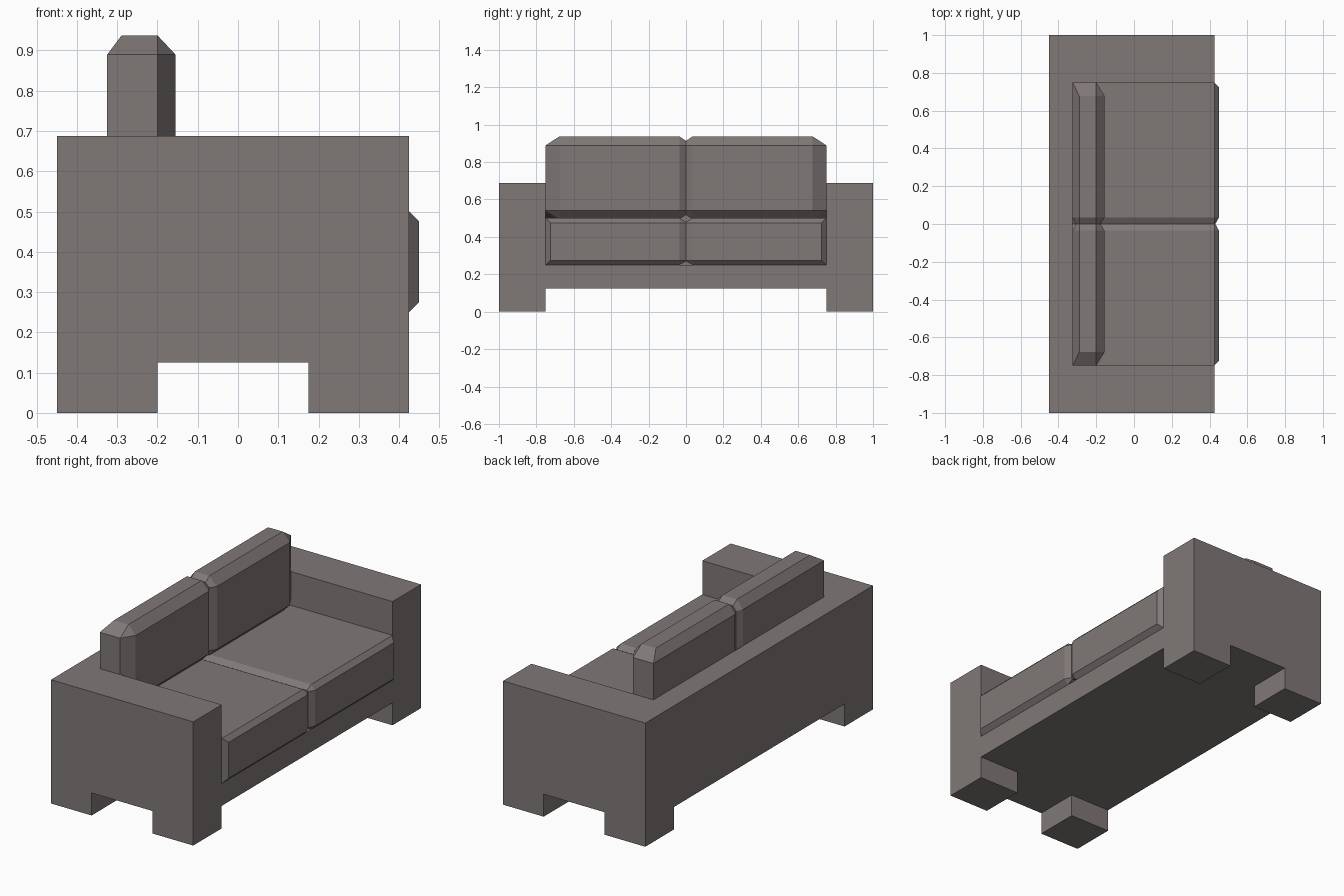
import bpy, bmesh
from mathutils import Vector

if "Cube" in bpy.data.objects:
    bpy.data.objects.remove(bpy.data.objects["Cube"])

fabric = bpy.data.materials.new("taupe fabric")
fabric.diffuse_color = (0.215, 0.19, 0.185, 1)
fabric.use_nodes = True
fabric.node_tree.nodes["Principled BSDF"].inputs["Base Color"].default_value = fabric.diffuse_color


def finish(name, bm):
    mesh = bpy.data.meshes.new(name)
    bm.to_mesh(mesh)
    bm.free()
    mesh.materials.append(fabric)
    ob = bpy.data.objects.new(name, mesh)
    bpy.context.collection.objects.link(ob)
    return ob


def box(name, lo, hi):
    bm = bmesh.new()
    bmesh.ops.create_cube(bm, size=1)
    for v in bm.verts:
        v.co = Vector([(a + b) / 2 + c * (b - a) for a, b, c in zip(lo, hi, v.co)])
    return finish(name, bm)


def cushion(name, lo, hi, cut_lo, cut_hi, sharp):
    """Chamfered box, trimmed at y = 0 and mirrored; sharp lists unchamfered corners."""
    bm = bmesh.new()
    for sx in (0, 1):
        for sy in (0, 1):
            for sz in (0, 1):
                side = (sx, sy, sz)
                outer = [(lo, hi)[s][i] for i, s in enumerate(side)]
                inner = [hi[i] - cut_hi[i] if s else lo[i] + cut_lo[i]
                         for i, s in enumerate(side)]
                for keep in range(3):
                    bm.verts.new([outer[i] if i == keep else inner[i] for i in range(3)])
    for p in sharp:
        bm.verts.new(p)
    bmesh.ops.remove_doubles(bm, verts=bm.verts[:], dist=1e-5)
    bmesh.ops.convex_hull(bm, input=bm.verts[:])
    bmesh.ops.delete(bm, geom=[v for v in bm.verts if not v.link_faces], context='VERTS')
    bmesh.ops.dissolve_limit(bm, angle_limit=0.01, verts=bm.verts[:], edges=bm.edges[:])
    bmesh.ops.bisect_plane(bm, geom=bm.verts[:] + bm.edges[:] + bm.faces[:],
                           plane_co=(0, 0, 0), plane_no=(0, 1, 0), clear_inner=True)
    bmesh.ops.recalc_face_normals(bm, faces=bm.faces[:])
    ob = finish(name, bm)
    mod = ob.modifiers.new("Mirror", 'MIRROR')
    mod.use_axis = (False, True, False)
    return ob


# Frame: one block with the seat well and the gaps between the legs cut away
frame = box("sofa_frame", (-0.45, -1, 0), (0.425, 1, 0.6875))
for name, lo, hi in (
    ("seat_well_cutter", (-0.325, -0.75, 0.25), (0.7, 0.75, 1)),
    ("side_leg_gap_cutter", (-0.2, -1.5, -0.5), (0.175, 1.5, 0.125)),
    ("long_leg_gap_cutter", (-0.8, -0.75, -0.5), (0.8, 0.75, 0.125)),
):
    cutter = box(name, lo, hi)
    cutter.hide_render = True
    mod = frame.modifiers.new(name, 'BOOLEAN')
    mod.operation = 'DIFFERENCE'
    mod.solver = 'EXACT'
    mod.object = cutter

# Bake the cuts and drop the cutters
deps = bpy.context.evaluated_depsgraph_get()
baked = bpy.data.meshes.new_from_object(frame.evaluated_get(deps))
frame.modifiers.clear()
frame.data = baked
for ob in [o for o in bpy.data.objects if o.name.endswith("_cutter")]:
    bpy.data.objects.remove(ob)

# Seat cushions: chamfered front rim and centre seam
cushion("seat_cushions", (-0.325, -0.01, 0.25), (0.45, 0.75, 0.5),
        (0, 0.045, 0.025), (0.025, 0.025, 0.025),
        [(x, 0.75, z) for x in (-0.325, 0.425) for z in (0.25, 0.5)])

# Back cushions: chamfered all round except the outer rear corner
cushion("back_cushions", (-0.325, -0.035, 0.495), (-0.155, 0.75, 0.9375),
        (0.036, 0.07, 0.045), (0.045, 0.073, 0.048),
        [(-0.325, 0.75, 0.495), (-0.325, 0.75, 0.8895)])
